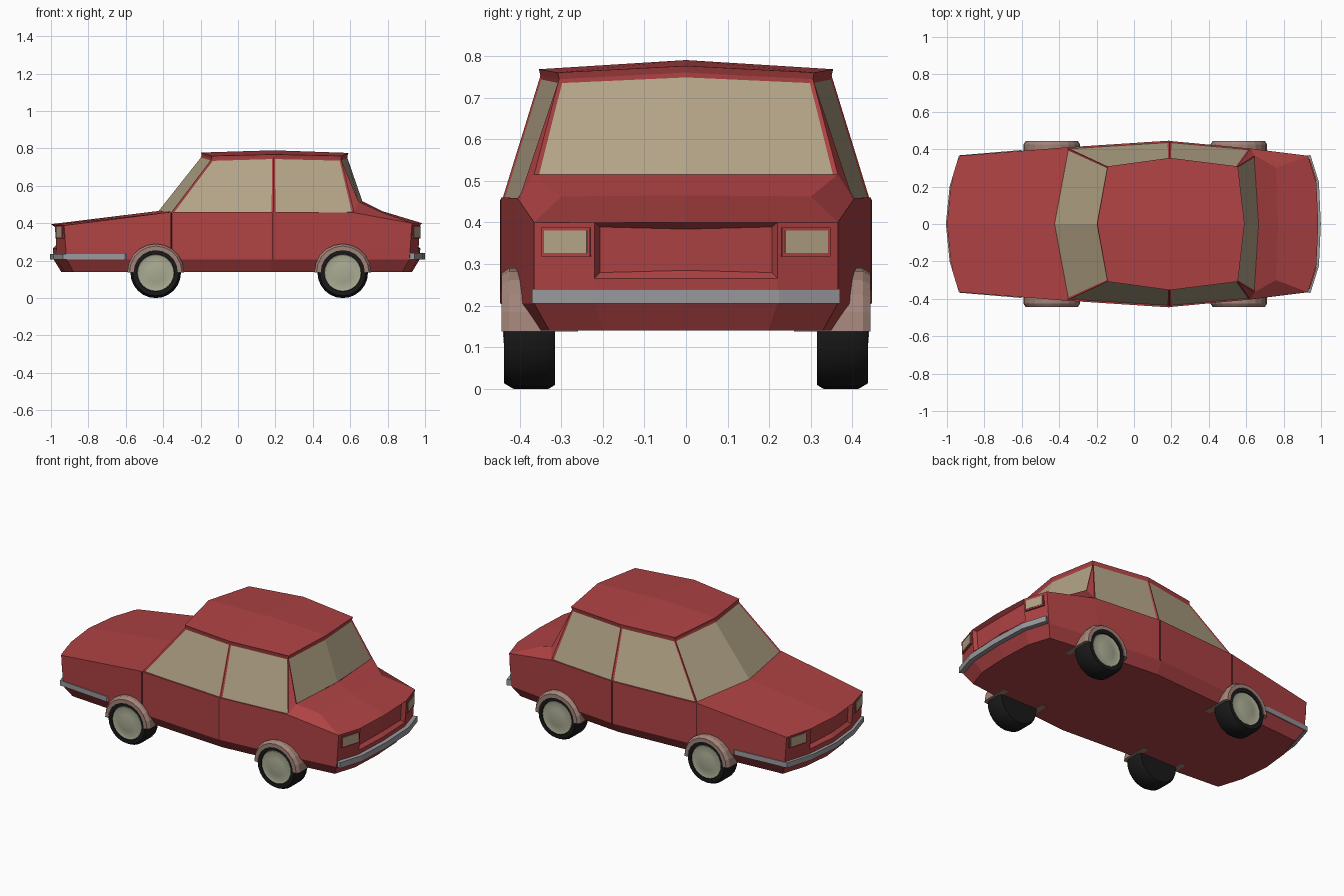
import bpy, bmesh, math
from mathutils import Vector

if "Cube" in bpy.data.objects:
    bpy.data.objects.remove(bpy.data.objects["Cube"])


def material(name, *rgb):
    m = bpy.data.materials.new(name)
    m.diffuse_color = (*rgb, 1)
    m.use_nodes = True
    m.node_tree.nodes["Principled BSDF"].inputs["Base Color"].default_value = m.diffuse_color
    return m


RED = material("red_paint", .43, .055, .058)
SEAM = material("dark_red", .12, .02, .02)
GLASS = material("tan_glass", .45, .37, .24)
TRIM = material("arch_pink", .36, .23, .19)
HUB = material("hub_cream", .40, .41, .29)
TYRE = material("rubber", .01, .01, .01)
METAL = material("bumper_grey", .32, .32, .34)


def half_mesh(verts, faces):
    """Mesh of the +y half, mirrored and welded across y = 0."""
    bm = bmesh.new()
    vs = [bm.verts.new(v) for v in verts]
    for f in faces:
        bm.faces.new([vs[i] for i in f])
    bmesh.ops.mirror(bm, geom=bm.verts[:] + bm.edges[:] + bm.faces[:],
                     axis='Y', merge_dist=.0005)
    bmesh.ops.remove_doubles(bm, verts=bm.verts[:], dist=.0005)
    bmesh.ops.recalc_face_normals(bm, faces=bm.faces[:])
    return bm


def finish(name, bm, *mats):
    me = bpy.data.meshes.new(name)
    bm.to_mesh(me)
    bm.free()
    for m in mats:
        me.materials.append(m)
    ob = bpy.data.objects.new(name, me)
    bpy.context.collection.objects.link(ob)
    return ob


# Lower body: stacked outlines, hood and rear deck
outline = [(-1, 0), (-.98, .2), (-.93, .365), (-.36, .41), (.18, .445),
           (.61, .405), (.93, .365), (.975, .22), (.985, 0)]
belt = [.395, .392, .388, .46, .46, .458, .40, .40, .40]
n = len(outline)
verts = []
for sx, sy, z in [(.945, .9, .14), (.985, 1, .205), (.99, 1, .265), (1, 1, None)]:
    verts += [(x * sx, y * sy, z or belt[i]) for i, (x, y) in enumerate(outline)]
P = [3 * n + i for i in range(n)]
H, C, B, D, E = range(4 * n, 4 * n + 5)
verts += [(-.43, 0, .465), (.645, .365, .515), (.67, 0, .515), (.77, 0, .465), (.76, .3, .462)]
faces = [(l * n + i, l * n + i + 1, l * n + n + i + 1, l * n + n + i)
         for l in range(3) for i in range(n - 1)]
faces += [tuple(range(n)), (P[0], P[1], P[2], P[3], H), (H, P[3], P[4], P[5], C, B),
          (C, B, D, E), (P[5], C, E, P[6]), (E, D, P[8], P[7], P[6])]
bm = half_mesh(verts, faces)
# Shallow recess in the nose and tail panels
for s in (-1, 1):
    panel = [f for f in bm.faces if f.normal.x * s > .8
             and .3 < f.calc_center_median().z < .36 and abs(f.calc_center_median().y) < .2]
    bmesh.ops.inset_region(bm, faces=panel, thickness=.018, depth=-.022)
finish("lower_body", bm, RED)

# Cabin: belt ring, roof ring and raised roof, with inset windows
base = [(-.43, 0, .465), (-.355, .405, .46), (.19, .44, .46), (.62, .40, .46), (.67, 0, .515)]
roof = [(-.195, 0, .762), (-.14, .305, .744), (.19, .35, .752), (.55, .305, .744), (.585, 0, .76)]
top = [(x * 1.01, y * 1.01, z + .016) for x, y, z in roof]
verts = base + roof + top + [(.645, .365, .515), (.19, 0, .79)]
faces = [(0, 1, 6, 5), (1, 2, 7, 6), (2, 3, 8, 7), (3, 15, 8), (15, 4, 9, 8)]
faces += [(5 + i, 6 + i, 11 + i, 10 + i) for i in range(4)]
faces += [(10, 11, 12, 16), (16, 12, 13, 14)]
bm = half_mesh(verts, faces)
groups = {}
for f in bm.faces:
    c = f.calc_center_median()
    if c.z < .7 and len(f.verts) == 4:
        end = -1 if c.x < -.15 and abs(f.normal.x) > .5 else 1 if c.x > .5 else 0
        key = (end, 0, 0) if end else (0, c.y > 0, c.x > .19)
        groups.setdefault(key, []).append(f)
for panes in groups.values():
    bmesh.ops.inset_region(bm, faces=panes, thickness=.011, depth=-.004)
    for f in panes:
        f.material_index = 1
finish("cabin", bm, RED, GLASS)


def strip(name, path, z0, z1, out, mat, inner=.97):
    """Band following a plan path on the +y side, mirrored to -y."""
    verts, k = [], len(path)
    for s in (inner, 1 + out):
        for z in (z0, z1):
            verts += [(x * s, y * s, z) for x, y in path]
    faces = []
    for i in range(k - 1):
        for a, b in ((0, 1), (1, 3), (3, 2), (2, 0)):
            faces.append((a * k + i, a * k + i + 1, b * k + i + 1, b * k + i))
    for i in (0, k - 1):
        if path[i][1] > 0:
            faces.append((i, k + i, 3 * k + i, 2 * k + i))
    return finish(name, half_mesh(verts, faces), mat)


def between(a, b, t):
    return tuple(Vector(a).lerp(Vector(b), t))


# Bumpers
strip("front_bumper", outline[:3] + [(-.6, .393)], .205, .236, .006, METAL)
strip("rear_bumper", outline[6:], .205, .24, .014, METAL)

# Lamps with frames
for end, a, b in (("front", outline[1], outline[2]), ("rear", outline[7], outline[6])):
    t0, t1 = (.2, .9) if end == "front" else (.07, .87)
    strip(end + "_lamp_frames", [between(a, b, t0), between(a, b, t1)], .318, .387, .004, RED)
    strip(end + "_lamps", [between(a, b, t0 + .05), between(a, b, t1 - .05)], .326, .38, .006, GLASS)

# Door seams
for name, x, y, z0 in (("front_door_seams", -.358, .411, .2), ("rear_door_seams", .185, .4455, .205)):
    strip(name, [(x - .004, y), (x + .004, y)], z0, .455, .003, SEAM, .985)


def lathe(name, x, z, profile, mat, steps, a0=0., a1=math.tau, smooth=True):
    """Turn a (radius, y) profile about the axle, on both sides."""
    k = len(profile)
    verts, faces = [], []
    for i in range(steps + 1):
        a = a0 + (a1 - a0) * i / steps
        verts += [(x + r * math.cos(a), y, z + r * math.sin(a)) for r, y in profile]
    for i in range(steps):
        for j in range(k - 1):
            p = i * k + j
            faces.append((p, p + 1, p + k + 1, p + k))
    if a1 - a0 < 6:
        faces += [tuple(range(k - 1)), tuple(range(steps * k, steps * k + k - 1))]
    ob = finish(name, half_mesh(verts, faces), mat)
    if smooth:
        bpy.ops.object.select_all(action='DESELECT')
        ob.select_set(True)
        bpy.context.view_layer.objects.active = ob
        bpy.ops.object.shade_smooth_by_angle(angle=math.radians(35))


# Wheels and wheel arches
for end, x in (("front", -.44), ("rear", .56)):
    lathe(end + "_tyres", x, .135, [(0, .315), (.126, .315), (.135, .33), (.135, .415),
                                    (.122, .437), (.1, .437), (.098, .425)], TYRE, 24)
    lathe(end + "_hubcaps", x, .135, [(.1, .426), (.097, .434), (.085, .43), (.05, .436), (0, .44)], HUB, 24)
    lathe(end + "_wheel_arches", x, .138, [(.118, .26), (.118, .443), (.14, .443), (.152, .425),
                                           (.152, .26), (.118, .26)], TRIM, 10, 0, math.pi, False)
